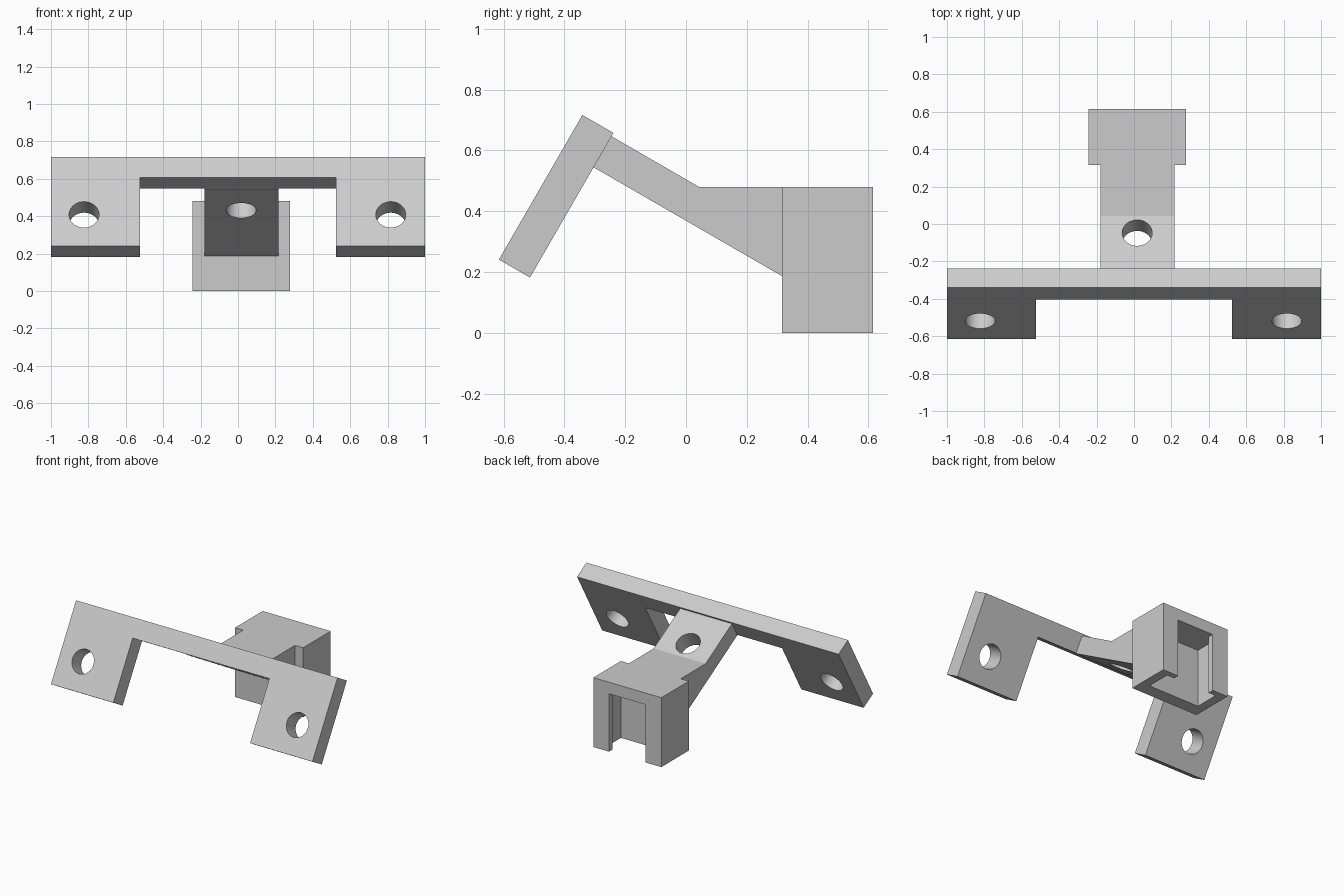
import bpy
import bmesh
from math import radians, cos, sin
from mathutils import Matrix, Vector

cube = bpy.data.objects.get("Cube")
if cube:
    bpy.data.objects.remove(cube, do_unlink=True)

grey = bpy.data.materials.new("light_grey")
grey.use_nodes = True
colour = (0.6, 0.6, 0.6, 1)
grey.diffuse_color = colour
grey.node_tree.nodes["Principled BSDF"].inputs["Base Color"].default_value = colour


def finish(name, bm):
    bmesh.ops.recalc_face_normals(bm, faces=bm.faces)
    mesh = bpy.data.meshes.new(name)
    bm.to_mesh(mesh)
    bm.free()
    mesh.materials.append(grey)
    obj = bpy.data.objects.new(name, mesh)
    bpy.context.collection.objects.link(obj)
    return obj


def prism(name, outline, depth, matrix):
    """Extrude a flat outline along its local z, then place it."""
    bm = bmesh.new()
    face = bm.faces.new([bm.verts.new((a, b, 0)) for a, b in outline])
    new = bmesh.ops.extrude_face_region(bm, geom=[face])["geom"]
    verts = [v for v in new if isinstance(v, bmesh.types.BMVert)]
    bmesh.ops.translate(bm, verts=verts, vec=(0, 0, depth))
    bm.transform(matrix)
    return finish(name, bm)


def hole_cutter(centre, tilt):
    bm = bmesh.new()
    bmesh.ops.create_cone(bm, cap_ends=True, segments=64, radius1=HOLE, radius2=HOLE, depth=0.4)
    bm.transform(Matrix.Translation(centre) @ Matrix.Rotation(tilt, 4, "X"))
    return finish("cutter", bm)


def cut(obj, cutter):
    mod = obj.modifiers.new("cut", "BOOLEAN")
    mod.operation = "DIFFERENCE"
    mod.solver = "EXACT"
    mod.object = cutter
    bpy.context.view_layer.update()
    graph = bpy.context.evaluated_depsgraph_get()
    mesh = bpy.data.meshes.new_from_object(obj.evaluated_get(graph))
    obj.modifiers.clear()
    obj.data = mesh
    bpy.data.objects.remove(cutter, do_unlink=True)


HOLE = 0.08
THICK = 0.118
MID = 0.018        # centre line of arm and socket
TILT = radians(60)

# Tilted mounting plate with a wide notch and two screw holes
height, strip, notch = 0.549, 0.127, 0.523
place = Matrix.Translation((0, -0.513, 0.182)) @ Matrix.Rotation(TILT, 4, "X")
low = height - strip
plate = prism("mounting_plate",
              [(-1, 0), (-notch, 0), (-notch, low), (notch, low), (notch, 0),
               (1, 0), (1, height), (-1, height)], THICK, place)
for x in (-0.823, 0.817):
    cut(plate, hole_cutter(place @ Vector((x, 0.193, THICK / 2)), TILT))

# Sloping arm, extruded across x, with one hole square to its slope
across = Matrix(((0, 0, 1, MID - 0.198), (1, 0, 0, 0), (0, 1, 0, 0), (0, 0, 0, 1)))
arm = prism("sloping_arm",
            [(-0.305, 0.545), (0.315, 0.187), (0.315, 0.48), (0.043, 0.48), (-0.246, 0.647)],
            0.396, across)
cut(arm, hole_cutter(Vector((0.017, -0.047, 0.533)), radians(-30)))

# Socket block with a T-shaped slot open at the bottom and back
front, back, half = 0.315, 0.615, 0.26
block = prism("socket_block",
              [(MID - half, front), (MID + half, front), (MID + half, back), (MID - half, back)],
              0.48, Matrix())
wide, narrow, inner, lip = 0.196, 0.14, 0.405, back - 0.04
side = [(wide, inner), (wide, lip), (narrow, lip), (narrow, back + 0.1)]
slot = [(MID + x, y) for x, y in side] + [(MID - x, y) for x, y in reversed(side)]
cut(block, prism("cutter", slot, 0.5, Matrix.Translation((0, 0, -0.1))))

# Smooth hole walls, crisp edges
bpy.ops.object.select_all(action="DESELECT")
for obj in (plate, arm, block):
    obj.select_set(True)
bpy.context.view_layer.objects.active = plate
bpy.ops.object.shade_smooth_by_angle(angle=radians(30))
